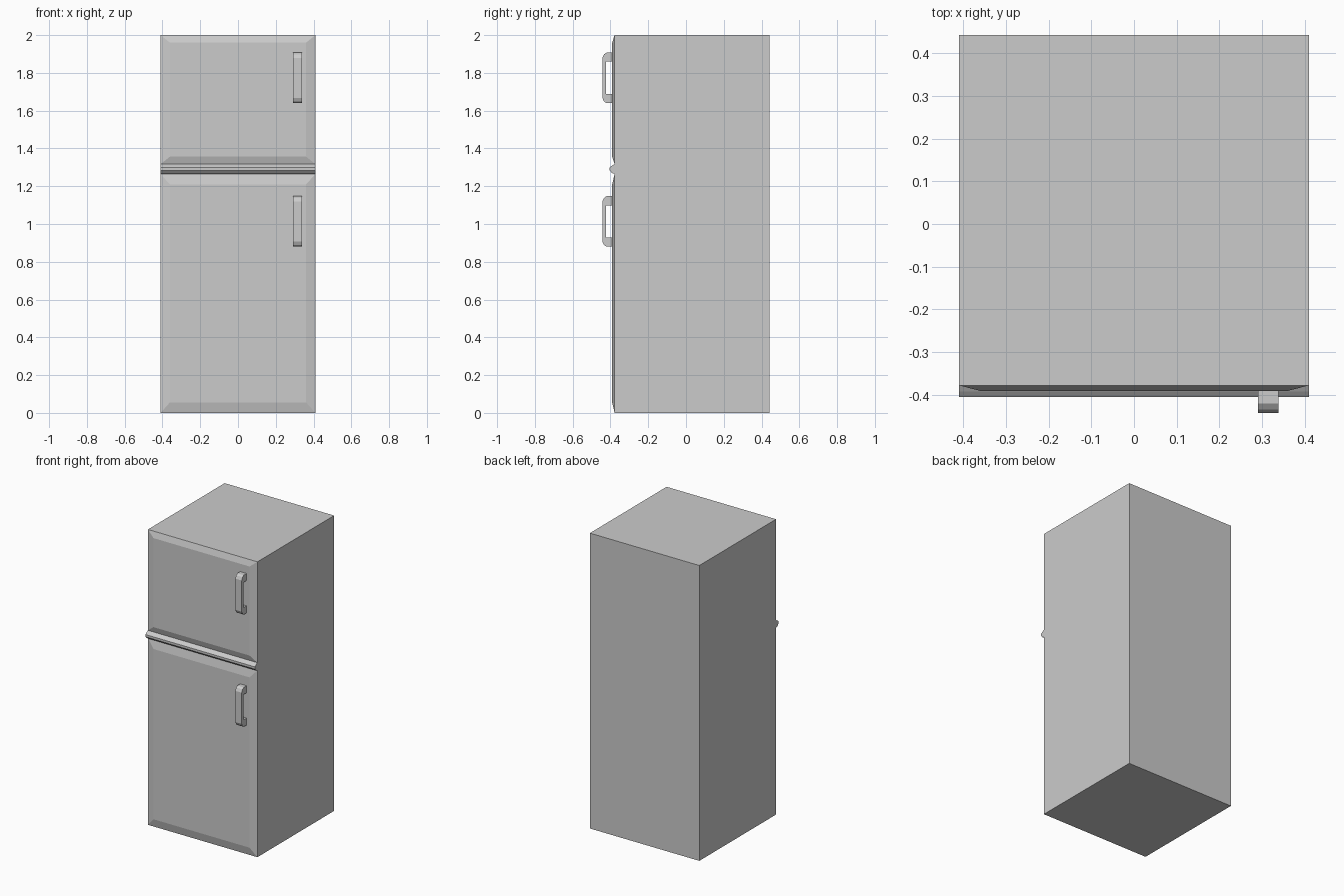
import bpy, bmesh

if "Cube" in bpy.data.objects:
    bpy.data.objects.remove(bpy.data.objects["Cube"])


def mesh_object(name, bm):
    bmesh.ops.recalc_face_normals(bm, faces=bm.faces[:])
    mesh = bpy.data.meshes.new(name)
    bm.to_mesh(mesh)
    bm.free()
    ob = bpy.data.objects.new(name, mesh)
    bpy.context.collection.objects.link(ob)
    return ob


def extrude_x(name, profile, x0, x1):
    """Extrude a closed (y, z) profile from x0 to x1."""
    bm = bmesh.new()
    face = bm.faces.new([bm.verts.new((x0, y, z)) for y, z in profile])
    ext = bmesh.ops.extrude_face_region(bm, geom=[face])
    moved = [g for g in ext["geom"] if isinstance(g, bmesh.types.BMVert)]
    bmesh.ops.translate(bm, verts=moved, vec=(x1 - x0, 0, 0))
    return mesh_object(name, bm)


HALF, BACK, SEAM, FRONT = 0.41, 0.443, -0.378, -0.391


def door(name, z0, z1, margin=0.05, rim=0.045):
    """Shallow slab whose front face tapers inward."""
    bm = bmesh.new()
    rings = []
    for y, mx, mz in ((SEAM + 0.01, 0, 0), (SEAM, 0, 0), (FRONT, margin, rim)):
        x, lo, hi = HALF - mx, z0 + mz, z1 - mz
        rings.append([bm.verts.new((px, y, pz)) for px, pz in
                      ((-x, lo), (x, lo), (x, hi), (-x, hi))])
    for a, b in zip(rings, rings[1:]):
        for i in range(4):
            j = (i + 1) % 4
            bm.faces.new((a[i], a[j], b[j], b[i]))
    bm.faces.new(rings[0])
    bm.faces.new(rings[-1])
    return mesh_object(name, bm)


def handle(name, z0, z1):
    """U-shaped grip with rounded outer corners."""
    root, grip, tip = FRONT + 0.003, -0.423, -0.443
    lower = [(root, z0), (-0.421, z0), (-0.434, z0 + 0.009), (tip, z0 + 0.028)]
    inner = [(grip, z1 - 0.048), (root, z1 - 0.048)]
    outer = lower + [(y, z0 + z1 - z) for y, z in reversed(lower)]
    inner = inner[::-1] + [(y, z0 + z1 - z) for y, z in inner]
    return extrude_x(name, outer + inner, 0.29, 0.338)


# Cabinet
extrude_x("cabinet", [(SEAM + 0.01, 0), (BACK, 0), (BACK, 2), (SEAM + 0.01, 2)],
          -HALF, HALF)

# Doors
door("freezer_door", 1.317, 2.0, rim=0.04)
door("fridge_door", 0.0, 1.265, rim=0.056)

# Trim strip between the doors
extrude_x("divider_trim", [(SEAM + 0.01, 1.265), (SEAM, 1.265), (-0.392, 1.270),
                           (-0.405, 1.284), (-0.405, 1.299), (-0.392, 1.309),
                           (SEAM, 1.317), (SEAM + 0.01, 1.317)], -HALF, HALF)

# Handles
handle("freezer_handle", 1.64, 1.907)
handle("fridge_handle", 0.88, 1.147)
